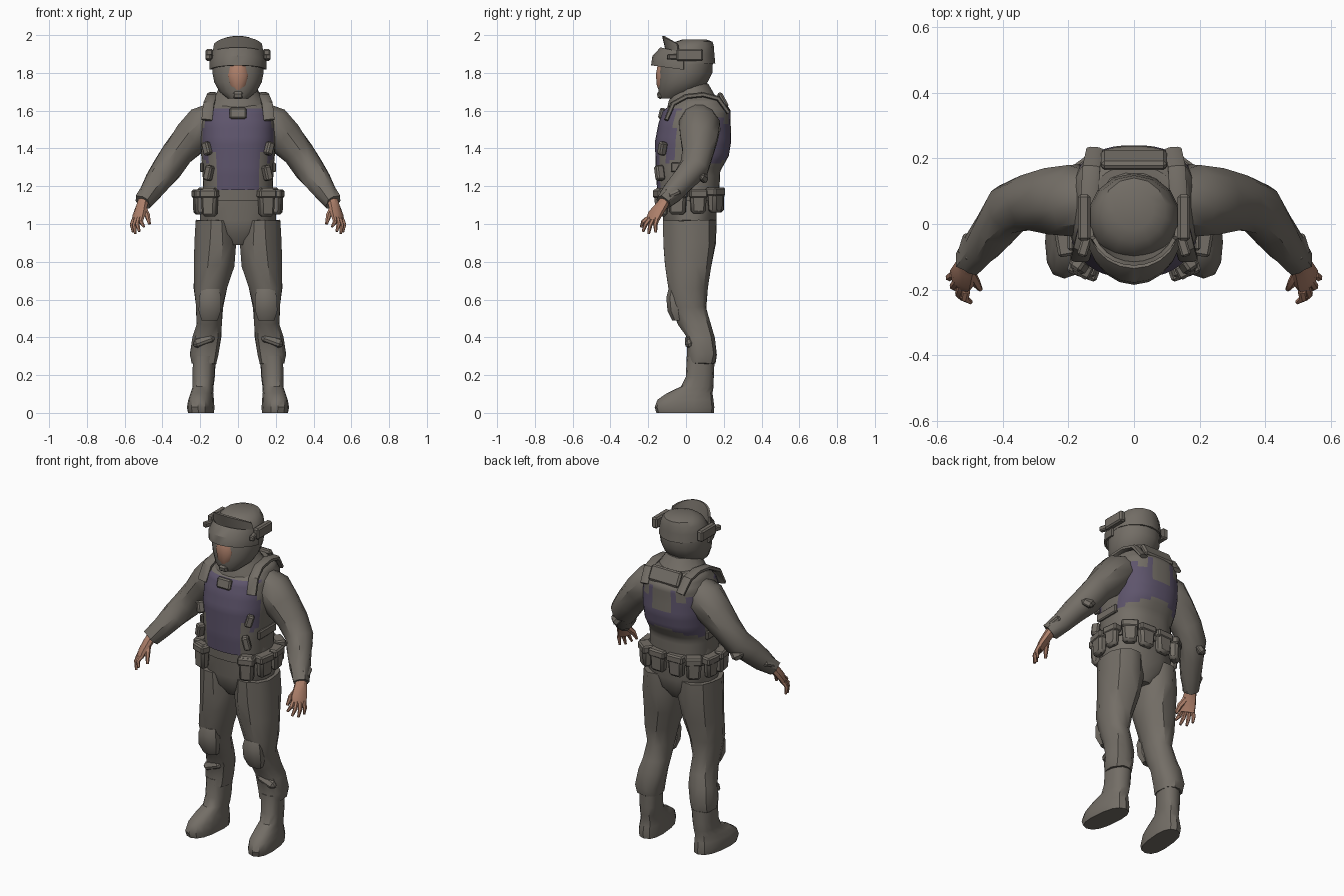
import bpy, bmesh, math, random
from mathutils import Vector, Matrix

random.seed(4)


def material(name, rgb):
    m = bpy.data.materials.new(name)
    m.diffuse_color = (*rgb, 1)
    return m


CLOTH = material("grey_cloth", (0.172, 0.155, 0.133))
PURPLE = material("purple_camouflage", (0.112, 0.090, 0.150))
SKIN = material("skin", (0.42, 0.215, 0.145))


def finish(name, bm, mats, mirror=False, rule=None, angle=35):
    bmesh.ops.recalc_face_normals(bm, faces=bm.faces)
    if rule:
        for f in bm.faces:
            f.material_index = int(rule(f.calc_center_median()))
    me = bpy.data.meshes.new(name)
    bm.to_mesh(me)
    bm.free()
    ob = bpy.data.objects.new(name, me)
    bpy.context.collection.objects.link(ob)
    for m in mats:
        me.materials.append(m)
    bpy.ops.object.select_all(action='DESELECT')
    ob.select_set(True)
    bpy.context.view_layer.objects.active = ob
    bpy.ops.object.shade_smooth_by_angle(angle=math.radians(angle))
    if mirror:
        ob.modifiers.new("Mirror", 'MIRROR').use_mirror_merge = False
    return ob


def loft(name, rings, mat=CLOTH, n=14, power=2.0, hint=None, steps=1,
         mirror=False, rule=None, mats=None, jitter=0.0, shear=0.0):
    """Skin (x, y, z, rx, ry) rings; with a hint the rings follow the path."""
    rings = [Vector(r) for r in rings]
    if steps > 1:
        rings = [a.lerp(b, i / steps) for a, b in zip(rings, rings[1:])
                 for i in range(steps)] + [rings[-1]]
    bm = bmesh.new()
    loops = []
    for i, r in enumerate(rings):
        c, u, v = Vector(r[:3]), Vector((1, 0, 0)), Vector((0, 1, 0))
        if hint:
            t = Vector(rings[min(i + 1, len(rings) - 1)][:3]) - Vector(rings[max(i - 1, 0)][:3])
            t.normalize()
            u = Vector(hint)
            u = (u - t * u.dot(t)).normalized()
            v = t.cross(u)
        loop = []
        for k in range(n):
            a = 2 * math.pi * (k + 0.5) / n
            ca, sa = math.cos(a), math.sin(a)
            p = c + u * math.copysign(abs(ca) ** (2 / power), ca) * r[3] \
                  + v * math.copysign(abs(sa) ** (2 / power), sa) * r[4]
            p += Vector([random.uniform(-jitter, jitter) for _ in range(3)])
            p.x -= shear * p.y
            loop.append(bm.verts.new(p))
        loops.append(loop)
    for a, b in zip(loops, loops[1:]):
        for k in range(n):
            bm.faces.new((a[k], a[(k + 1) % n], b[(k + 1) % n], b[k]))
    bm.faces.new(loops[0])
    bm.faces.new(loops[-1])
    return finish(name, bm, mats or [mat], mirror, rule)


def box(name, pos, size, rot=(0, 0, 0), bevel=0.012, mirror=True, mat=CLOTH, taper=1.0):
    bm = bmesh.new()
    bmesh.ops.create_cube(bm, size=1)
    for v in bm.verts:
        k = taper if v.co.z < 0 else 1
        v.co = Vector((v.co.x * size[0] * k, v.co.y * size[1] * k, v.co.z * size[2]))
    bmesh.ops.bevel(bm, geom=bm.edges[:], offset=bevel, segments=1, affect='EDGES')
    r = Matrix.Rotation(rot[2], 4, 'Z') @ Matrix.Rotation(rot[1], 4, 'Y') @ Matrix.Rotation(rot[0], 4, 'X')
    bm.transform(Matrix.Translation(pos) @ r)
    return finish(name, bm, [mat], mirror)


def arc_band(name, rows, a0, a1, n=10, thick=0.012):
    """Curved strip around the front; rows are (cy, z, rx, ry)."""
    bm = bmesh.new()
    grid = [[bm.verts.new((rx * math.sin(a), cy - ry * math.cos(a), z + dz * math.cos(a)))
             for a in [a0 + (a1 - a0) * i / n for i in range(n + 1)]]
            for cy, z, rx, ry, dz in rows]
    for a, b in zip(grid, grid[1:]):
        for i in range(n):
            bm.faces.new((a[i], a[i + 1], b[i + 1], b[i]))
    bmesh.ops.recalc_face_normals(bm, faces=bm.faces)
    bmesh.ops.solidify(bm, geom=bm.faces[:], thickness=thick)
    return finish(name, bm, [CLOTH])


# Boots
loft("boot", [(.195, -.005, 0, .066, .152), (.197, -.008, .03, .07, .158),
              (.195, -.003, .07, .065, .148), (.193, .02, .105, .058, .12),
              (.19, .06, .14, .054, .086), (.188, .073, .19, .058, .074),
              (.185, .078, .3, .06, .074)], n=14, power=2.5, mirror=True, shear=.09)
# Trouser legs, baggy over the boots
loft("trouser_leg", [(.115, .02, 1.02, .108, .143), (.118, .02, .9, .114, .14),
                     (.125, .015, .78, .108, .127), (.145, .01, .66, .088, .108),
                     (.152, .015, .56, .07, .095), (.155, .045, .47, .068, .09),
                     (.167, .075, .4, .08, .077), (.18, .085, .31, .077, .08),
                     (.182, .08, .262, .068, .074)], n=12, power=2.2, mirror=True, jitter=.005)
loft("trouser_hips", [(0, .02, .89, .06, .09), (0, .02, .95, .15, .13), (0, .02, 1.02, .205, .143),
                      (0, .02, 1.12, .2, .145), (0, .015, 1.22, .185, .16)], n=16, power=2.3)
# Knee pads
loft("knee_pad", [(.15, -.045, .49, .045, .03), (.15, -.06, .54, .062, .04),
                  (.148, -.065, .61, .062, .042), (.146, -.06, .655, .05, .035)],
     n=8, power=2.6, mirror=True)
box("shin_fold", (.18, .02, .38), (.12, .05, .05), (.3, .35, 0), .018)


# Vest torso with camouflage on the front plate and back
def camouflage(c):
    x, y, z = abs(c.x), c.y, c.z
    if y < -.02:
        front = (x < .17 and 1.38 < z < 1.61) or (x < .12 and 1.18 < z <= 1.38)
        return front or (1.3 + (y + .13) * .8 < z < 1.57 and y < -.06 and x > .15)
    if y > .08:
        return 1.37 - .35 * x < z < 1.63 - .4 * x and not (x < .055 and z > 1.46) \
            and not (.09 < x < .13 and z > 1.53)
    return False


loft("vest", [(0, .012, 1.18, .185, .165), (0, .01, 1.28, .188, .172), (0, .032, 1.36, .195, .195),
              (0, .038, 1.44, .2, .202), (0, .045, 1.53, .2, .192), (0, .057, 1.6, .188, .18),
              (0, .075, 1.65, .165, .13), (0, .075, 1.68, .12, .1)],
     n=40, power=2.5, steps=4, rule=camouflage, mats=[CLOTH, PURPLE])
# Front plate edge pouches, clips and shoulder straps
box("chest_buckle", (0, -.128, 1.585), (.09, .03, .06), (-.25, 0, 0), .008, False)
box("side_buckle", (.165, -.125, 1.4), (.04, .04, .07), (0, .3, .6), .008)
box("waist_clip", (.155, -.14, 1.27), (.04, .045, .08), (0, -.25, .5), .008)
box("side_strap", (.192, .0, 1.3), (.02, .16, .05), (0, 0, 0), .006)
loft("shoulder_strap", [(.165, -.105, 1.55, .03, .012), (.155, -.07, 1.635, .03, .014),
                        (.14, .0, 1.675, .028, .014), (.135, .09, 1.685, .028, .014),
                        (.13, .17, 1.665, .028, .014), (.12, .225, 1.59, .026, .012)],
     n=8, power=3, hint=(1, 0, 0), mirror=True)
# Collar and neck
loft("collar", [(0, .05, 1.59, .185, .155), (0, .045, 1.645, .165, .14),
                (0, .035, 1.69, .115, .115), (0, .02, 1.74, .09, .095)], n=16, jitter=.004)
box("back_collar_flap", (0, .195, 1.655), (.2, .03, .09), (.5, 0, 0), .01, False)

# Belt and pouches
loft("belt", [(0, .017, 1.125, .207, .158), (0, .017, 1.18, .207, .162)], n=20, power=2.4)
for name, pos, size, turn in [
        ("front_pouch", (.15, -.13, 1.115), (.09, .06, .15), .35),
        ("side_pouch", (.208, -.045, 1.115), (.1, .055, .13), 1.4),
        ("hip_pouch", (.212, .065, 1.115), (.09, .05, .12), 1.7),
        ("rear_side_pouch", (.16, .155, 1.125), (.09, .06, .13), 2.5),
        ("rear_pouch", (.06, .175, 1.125), (.1, .055, .13), 3.1)]:
    box(name, pos, size, (0, 0, turn), .014, taper=.85)
    box(name + "_flap", (pos[0], pos[1], pos[2] + .045), (size[0] * 1.06, size[1] * 1.12, .045),
        (0, 0, turn), .008)

# Sleeves
loft("sleeve", [(.12, .07, 1.56, .09, .09), (.18, .07, 1.525, .112, .108), (.25, .07, 1.455, .1, .098),
                (.32, .062, 1.375, .084, .084), (.375, .045, 1.295, .078, .078),
                (.42, -.01, 1.235, .068, .07), (.465, -.07, 1.17, .056, .058),
                (.505, -.118, 1.115, .044, .046)], n=12, hint=(0, 1, 0), mirror=True, jitter=.005)
box("elbow_pad", (.392, .085, 1.265), (.07, .04, .1), (.5, -.5, -.6), .016)
box("cuff_tab", (.505, -.07, 1.17), (.03, .07, .06), (.5, -.6, 0), .008)

# Hands with four fingers and a thumb
across = (.6, .8, 0)
loft("palm", [(.5, -.11, 1.125, .032, .028), (.512, -.135, 1.09, .038, .026),
              (.524, -.165, 1.05, .046, .022), (.53, -.178, 1.02, .042, .018)],
     SKIN, n=8, hint=across, mirror=True)
for i, (tip, length) in enumerate([((.497, -.238, .985), 1), ((.522, -.228, .96), 1),
                                   ((.543, -.198, .948), 1), ((.555, -.16, .955), 1)]):
    root = Vector((.53, -.178, 1.03)) + Vector(across) * (i - 1.5) * .021
    tip = Vector(tip)
    mid = root.lerp(tip, .5) + Vector((.01, -.006, .004))
    loft("finger", [(*root, .013, .014), (*mid, .012, .012), (*tip, .007, .007)],
         SKIN, n=6, hint=across, mirror=True)
loft("thumb", [(.5, -.145, 1.085, .017, .016), (.48, -.18, 1.045, .016, .014),
               (.468, -.198, 1.0, .008, .008)], SKIN, n=6, hint=across, mirror=True)

# Hooded head, face opening and chin guard
loft("hood", [(0, -.075, 1.665, .055, .06), (0, -.04, 1.7, .1, .108), (0, -.015, 1.75, .128, .132),
              (0, -.003, 1.8, .138, .145), (0, .005, 1.86, .14, .14), (0, .01, 1.9, .13, .13)],
     n=16, power=2.1)
loft("face", [(0, -.115, 1.70, .024, .028), (0, -.118, 1.735, .05, .038), (0, -.115, 1.79, .062, .046),
              (0, -.108, 1.84, .05, .044), (0, -.1, 1.875, .03, .03)], SKIN, n=12)
box("chin_guard", (0, -.125, 1.685), (.055, .055, .04), (.2, 0, 0), .01, False)
# Helmet with rim, raised visor plate and side boxes
loft("helmet", [(0, .015, 1.85, .142, .14), (0, .02, 1.9, .136, .13), (0, .03, 1.94, .122, .118),
                (0, .042, 1.965, .098, .098), (0, .045, 1.978, .06, .06)], n=14)
arc_band("visor_brim", [(.0, 1.815, .15, .185, .025), (.0, 1.86, .152, .178, .03),
                        (.0, 1.905, .14, .135, .03)], -1.5, 1.5)
arc_band("raised_visor", [(.0, 1.895, .135, .095, .02), (.0, 1.93, .125, .115, .066)], -1.2, 1.2)
box("helmet_side_box", (.152, .02, 1.895), (.038, .14, .065), (0, 0, 0), .008)
box("side_box_arm", (.148, -.06, 1.885), (.03, .08, .03), (0, 0, .3), .006)
